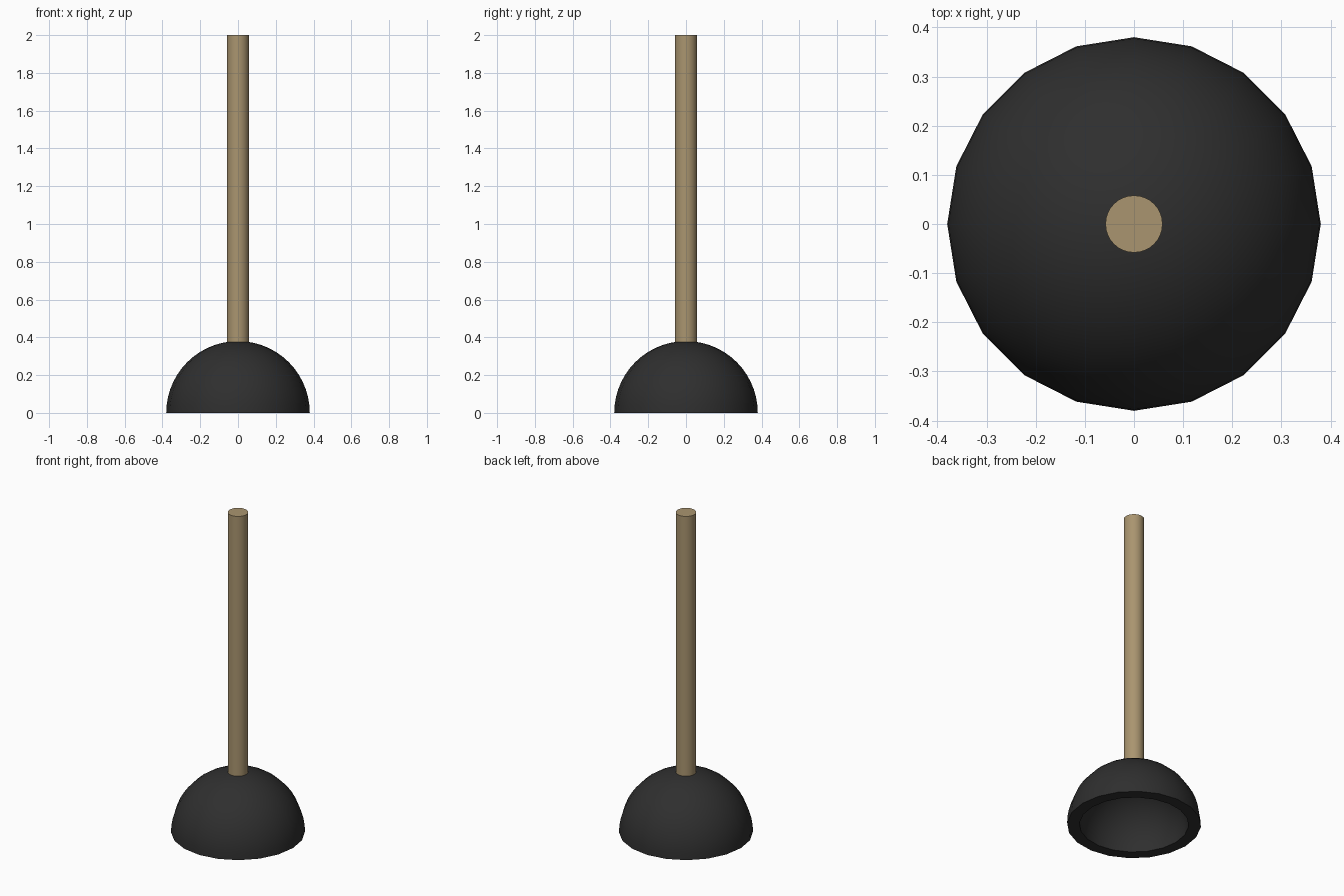
import bpy, bmesh
from math import sin, cos, pi

if "Cube" in bpy.data.objects:
    bpy.data.objects.remove(bpy.data.objects["Cube"])


def material(name, color):
    m = bpy.data.materials.new(name)
    m.diffuse_color = color
    m.use_nodes = True
    m.node_tree.nodes["Principled BSDF"].inputs["Base Color"].default_value = m.diffuse_color
    return m


def lathe(name, profile, sides, mat):
    """Revolve an (r, z) profile around the z axis."""
    bm = bmesh.new()
    rings = []
    for r, z in profile:
        if r < 1e-6:
            rings.append([bm.verts.new((0, 0, z))] * sides)
        else:
            rings.append([bm.verts.new((r * cos(2 * pi * i / sides),
                                        r * sin(2 * pi * i / sides), z))
                          for i in range(sides)])
    for a, b in zip(rings, rings[1:]):
        for i in range(sides):
            j = (i + 1) % sides
            bm.faces.new(list(dict.fromkeys((a[i], a[j], b[j], b[i]))))
    bmesh.ops.recalc_face_normals(bm, faces=bm.faces)
    mesh = bpy.data.meshes.new(name)
    bm.to_mesh(mesh)
    bm.free()
    mesh.materials.append(mat)
    obj = bpy.data.objects.new(name, mesh)
    bpy.context.collection.objects.link(obj)
    bpy.ops.object.select_all(action='DESELECT')
    obj.select_set(True)
    bpy.context.view_layer.objects.active = obj
    bpy.ops.object.shade_smooth_by_angle(angle=pi / 6)
    return obj


def arc(radius, steps):
    """Quarter circle from the top pole down to the rim."""
    return [(radius * sin(pi / 2 * k / steps), radius * cos(pi / 2 * k / steps))
            for k in range(steps + 1)]


rubber = material("black_rubber", (0.028, 0.028, 0.028, 1))
wood = material("wood", (0.40, 0.30, 0.16, 1))

# Hollow rubber cup: outer dome, flat rim, inner dome
lathe("rubber_cup", arc(0.38, 14) + arc(0.31, 14)[::-1], 20, rubber)

# Wooden handle seated in the top of the cup
lathe("handle", [(0, 0.34), (0.058, 0.34), (0.058, 2.0), (0, 2.0)], 32, wood)
